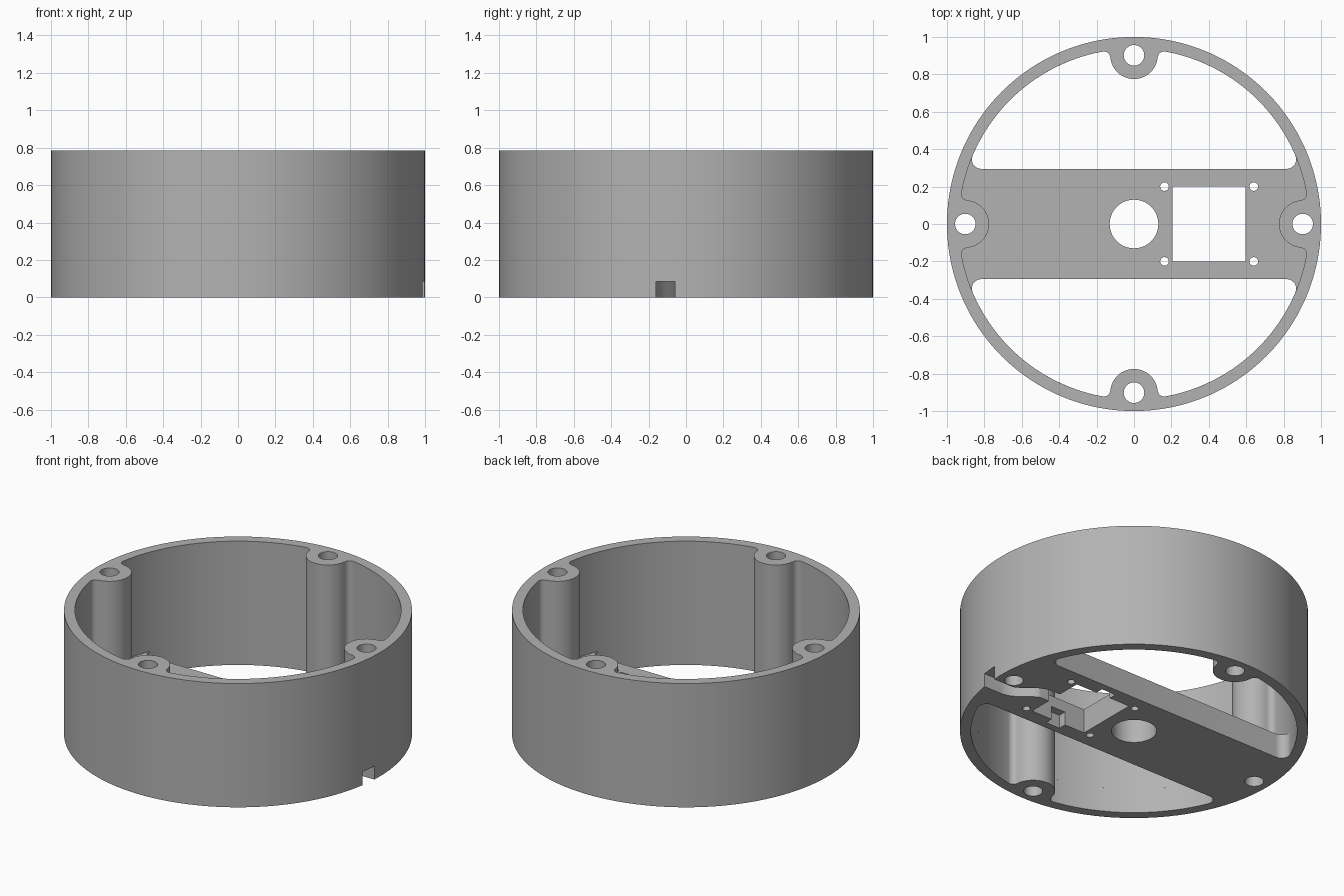
import bpy, bmesh
from math import pi, sin, cos, acos, atan2, sqrt, hypot

cube = bpy.data.objects.get("Cube")
if cube:
    bpy.data.objects.remove(cube)

HEIGHT, FLOOR = 0.785, 0.155          # overall height, thickness of the floor bar
R_IN = 0.937                          # inner radius of the wall
BOSS, BOSS_R, BOSS_FILLET = 0.902, 0.127, 0.035
BAR, BAR_FILLET = 0.295, 0.05         # half width of the floor bar

grey = bpy.data.materials.new("plain_grey")
grey.use_nodes = True
grey.diffuse_color = (0.45, 0.45, 0.45, 1)
grey.node_tree.nodes["Principled BSDF"].inputs["Base Color"].default_value = (0.45, 0.45, 0.45, 1)


def arc(x, y, r, a, b, n):
    return [(x + r * cos(a + (b - a) * i / n), y + r * sin(a + (b - a) * i / n))
            for i in range(n + 1)]


def circle(x, y, r, n=32):
    return arc(x, y, r, 0, 2 * pi, n)[:-1]


def rect(x0, x1, y0, y1):
    return [(x0, y0), (x1, y0), (x1, y1), (x0, y1)]


def rotate(points, t):
    return [(x * cos(t) - y * sin(t), x * sin(t) + y * cos(t)) for x, y in points]


def clean(points):
    """Drop points that repeat where two arcs meet."""
    return [p for i, p in enumerate(points)
            if hypot(p[0] - points[i - 1][0], p[1] - points[i - 1][1]) > 1e-5]


def prism(name, loops, z0, z1):
    """Extrude an outline with holes from z0 to z1."""
    bm = bmesh.new()
    edges = []
    for loop in loops:
        vs = [bm.verts.new((x, y, z0)) for x, y in loop]
        edges += [bm.edges.new((v, vs[i - 1])) for i, v in enumerate(vs)]
    bmesh.ops.triangle_fill(bm, edges=edges, use_beauty=True, use_dissolve=False)
    out = bmesh.ops.extrude_face_region(bm, geom=bm.faces[:], use_keep_orig=True)
    top = [g for g in out["geom"] if isinstance(g, bmesh.types.BMVert)]
    bmesh.ops.translate(bm, vec=(0, 0, z1 - z0), verts=top)
    bmesh.ops.recalc_face_normals(bm, faces=bm.faces[:])
    mesh = bpy.data.meshes.new(name)
    bm.to_mesh(mesh)
    bm.free()
    mesh.materials.append(grey)
    obj = bpy.data.objects.new(name, mesh)
    bpy.context.collection.objects.link(obj)
    return obj


def select(obj):
    bpy.ops.object.select_all(action='DESELECT')
    obj.select_set(True)
    bpy.context.view_layer.objects.active = obj


def cut(obj, cutter):
    mod = obj.modifiers.new("cut", 'BOOLEAN')
    mod.operation, mod.solver, mod.object = 'DIFFERENCE', 'EXACT', cutter
    select(obj)
    bpy.ops.object.modifier_apply(modifier=mod.name)
    bpy.data.objects.remove(cutter)


# Outline of one screw boss, blended into the wall by fillets
rf = R_IN - BOSS_FILLET
d = acos((rf ** 2 + BOSS ** 2 - (BOSS_R + BOSS_FILLET) ** 2) / (2 * rf * BOSS))
fx, fy = rf * cos(d), rf * sin(d)
b = atan2(fy, BOSS - fx)
boss = (arc(fx, -fy, BOSS_FILLET, -d, b, 8)
        + arc(BOSS, 0, BOSS_R, b + pi, pi - b, 24)
        + arc(fx, fy, BOSS_FILLET, -b, d, 8))

# Opening inside the wall: four bosses joined by ring arcs
quarter = boss + arc(0, 0, R_IN, d, pi / 2 - d, 32)
opening = clean([p for k in range(4) for p in rotate(quarter, k * pi / 2)])

# Half-moon opening on each side of the floor bar
cy = BAR + BAR_FILLET
cx = sqrt((R_IN - BAR_FILLET) ** 2 - cy ** 2)
phi = atan2(cy, cx)
moon = clean(arc(cx, cy, BAR_FILLET, -pi / 2, phi, 10)
             + arc(0, 0, R_IN, phi, pi / 2 - d, 28)
             + rotate(boss, pi / 2)
             + arc(0, 0, R_IN, pi / 2 + d, pi - phi, 28)
             + arc(-cx, cy, BAR_FILLET, pi - phi, 1.5 * pi, 10))

rim = circle(0, 0, 1, 160)
screw_holes = [rotate(circle(BOSS, 0, 0.055), k * pi / 2) for k in range(4)]
pin_holes = [circle(x, y, 0.023, 20) for x in (0.163, 0.64) for y in (-0.2, 0.2)]

# Upper wall and floor
wall = prism("round_wall", [rim, opening] + screw_holes, FLOOR, HEIGHT)
floor = prism("floor_bar", [rim, moon, rotate(moon, pi), circle(0, 0, 0.13, 48),
                            rect(0.207, 0.597, -0.2, 0.2)] + screw_holes + pin_holes,
              0, FLOOR)

# Clip slots on both sides of the square window
cut(floor, prism("clip_slot_cutter", [rect(0.35, 0.45, -0.25, 0.25)], -0.1, 0.085))

# Cable groove on the underside, bending around the screw hole to the window
path = [(1.1, -0.11), (0.86, -0.11)]
path += [(0.86 - 0.2 * t, -0.11 + 0.11 * t * t * (3 - 2 * t)) for t in [i / 8 for i in range(1, 9)]]
path += [(0.5, 0)]
left, right = [], []
for i, (x, y) in enumerate(path):
    x0, y0 = path[max(i - 1, 0)]
    x1, y1 = path[min(i + 1, len(path) - 1)]
    s = 0.05 / hypot(x1 - x0, y1 - y0)
    nx, ny = -(y1 - y0) * s, (x1 - x0) * s
    left.append((x + nx, y + ny))
    right.append((x - nx, y - ny))
cut(floor, prism("cable_groove_cutter", [left + right[::-1]], -0.1, 0.085))

for obj in (wall, floor):
    select(obj)
    bpy.ops.object.shade_smooth_by_angle(angle=0.6)
